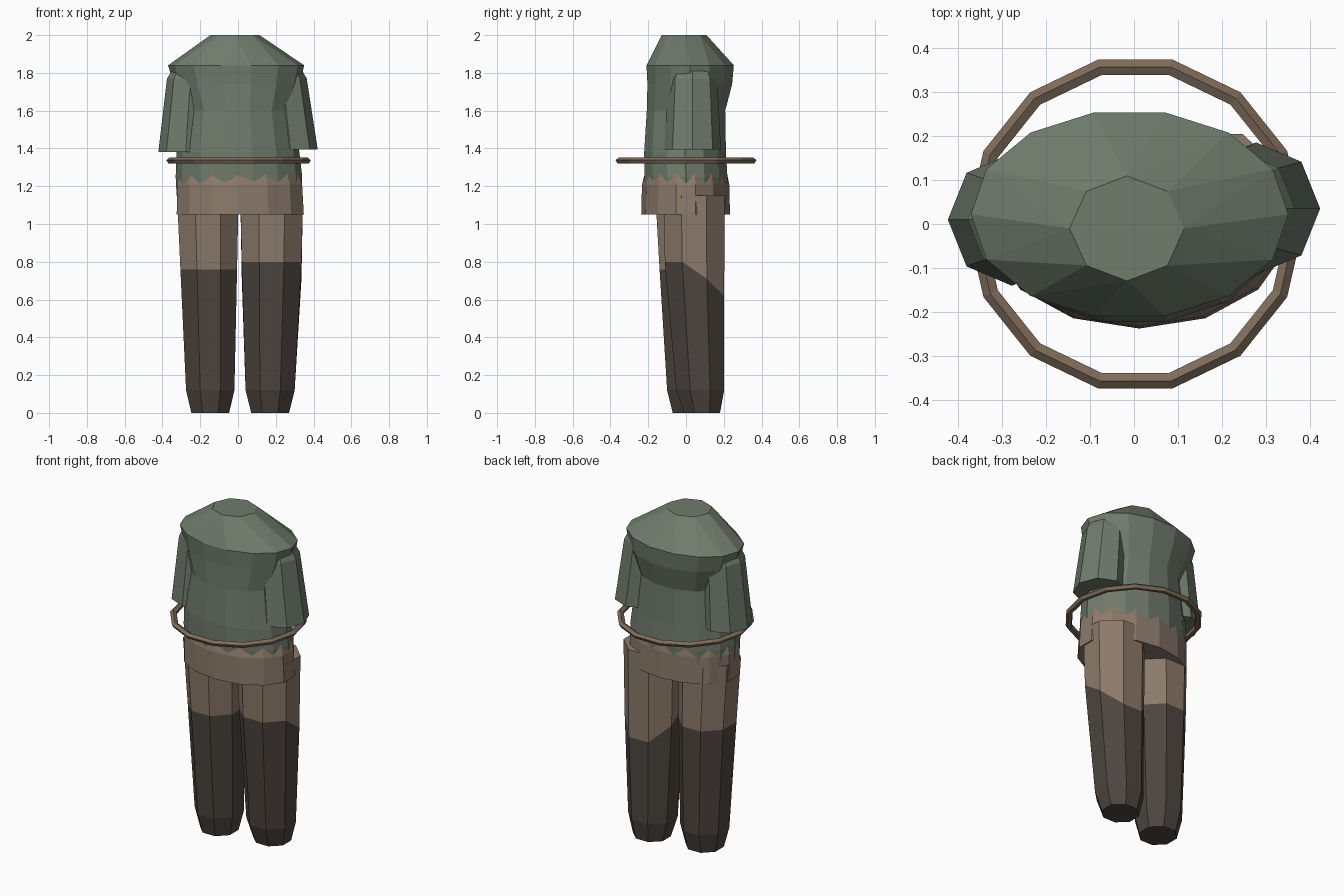
import bpy, bmesh, math

if "Cube" in bpy.data.objects:
    bpy.data.objects.remove(bpy.data.objects["Cube"])


def material(name, rgb):
    m = bpy.data.materials.new(name)
    m.diffuse_color = (*rgb, 1)
    m.use_nodes = True
    m.node_tree.nodes["Principled BSDF"].inputs["Base Color"].default_value = m.diffuse_color
    return m


GREEN = material("green_cloth", (0.16, 0.20, 0.15))
TAN = material("tan_cloth", (0.26, 0.195, 0.145))
DARK = material("dark_leather", (0.075, 0.061, 0.05))
LEATHER = material("belt_leather", (0.21, 0.15, 0.10))


def finish(bm, name, mat):
    bmesh.ops.recalc_face_normals(bm, faces=bm.faces[:])
    me = bpy.data.meshes.new(name)
    bm.to_mesh(me)
    bm.free()
    me.materials.append(mat)
    ob = bpy.data.objects.new(name, me)
    bpy.context.collection.objects.link(ob)
    return ob


def ring(z, cx, cy, rx, ry, n, turn=0.0, slope=None):
    """Ellipse of n points; slope(y) can lower points by their y."""
    pts = []
    for i in range(n):
        a = turn + math.tau * i / n
        x, y = cx + rx * math.cos(a), cy + ry * math.sin(a)
        pts.append((x, y, z - (slope(y) if slope else 0)))
    return pts


def loft(name, rings, mat, bottom=True, top=True):
    bm = bmesh.new()
    vs = [[bm.verts.new(p) for p in r] for r in rings]
    n = len(vs[0])
    for lo, hi in zip(vs, vs[1:]):
        for i in range(n):
            j = (i + 1) % n
            bm.faces.new((lo[i], lo[j], hi[j], hi[i]))
    if bottom:
        bm.faces.new(vs[0][::-1])
    if top:
        bm.faces.new(vs[-1])
    return finish(bm, name, mat)


# tunic body
shoulder = ring(1.84, -0.01, 0.022, 0.36, 0.237, 14)
body = [(1.15, 0.005, 0, 0.33, 0.222), (1.25, 0.005, 0, 0.335, 0.225),
        (1.38, 0.0, -0.005, 0.325, 0.222), (1.60, 0.0, 0, 0.285, 0.213),
        (1.74, -0.005, 0.02, 0.335, 0.23)]
loft("tunic_body", [ring(*r, 14) for r in body] + [shoulder], GREEN, top=False)

# shoulder yoke narrowing to an eight-sided neck
bm = bmesh.new()
for p in shoulder + ring(2.0, -0.016, -0.01, 0.13, 0.119, 8):
    bm.verts.new(p)
bmesh.ops.convex_hull(bm, input=bm.verts[:])
bmesh.ops.dissolve_limit(bm, angle_limit=0.02, verts=bm.verts[:], edges=bm.edges[:])
finish(bm, "tunic_yoke", GREEN)

# short flared sleeves
for side, s, cy, z0 in (("right", 1, 0.035, 1.395), ("left", -1, 0.01, 1.38)):
    loft(side + "_sleeve", [
        ring(z0, s * 0.277, cy, 0.145, 0.15, 8),
        ring(1.77, s * 0.245 - 0.006, cy, 0.125, 0.13, 8),
        ring(1.82, s * 0.24 - 0.006, cy, 0.10, 0.11, 8)], GREEN)

# loose belt hoop
hoop = [(0.382, 1.338), (0.365, 1.352), (0.346, 1.342), (0.350, 1.322), (0.372, 1.320)]
bm = bmesh.new()
vs = [[bm.verts.new(p) for p in ring(z, 0.003, 0, r, r, 14)] for r, z in hoop]
for k in range(len(vs)):
    lo, hi = vs[k], vs[(k + 1) % len(vs)]
    for i in range(14):
        j = (i + 1) % 14
        bm.faces.new((lo[i], lo[j], hi[j], hi[i]))
finish(bm, "belt_hoop", LEATHER)

# trouser waist, its facets cutting the tunic hem in a zigzag
half = math.pi / 14
loft("trouser_waist", [
    ring(1.05, 0.012, -0.002, 0.345, 0.235, 14, half),
    ring(1.21, 0.008, -0.002, 0.34, 0.231, 14, half),
    ring(1.27, 0.006, 0, 0.325, 0.217, 14, half)], TAN)

# legs: boot below a sloped cuff line, trouser above it
# each row: z, centre x, centre y, half width, half depth
legs = {
    "right": ([(0, 0.17, 0.085, 0.10, 0.095), (0.12, 0.17, 0.075, 0.13, 0.127),
               (0.80, 0.178, 0.045, 0.158, 0.157), (1.15, 0.178, 0.042, 0.166, 0.162)],
              lambda y: max(0, y - 0.02) * 1.0),
    "left": ([(0, -0.147, 0.03, 0.10, 0.10), (0.12, -0.147, 0.03, 0.128, 0.13),
              (0.76, -0.155, 0.015, 0.15, 0.155), (1.15, -0.16, 0.0, 0.163, 0.162)],
             lambda y: 0.0)}
for side, (rows, slope) in legs.items():
    k = 1 / math.cos(math.pi / 8)
    rs = [ring(z, cx, cy, a * k, b * k, 8, math.pi / 8, slope if i == 2 else None)
          for i, (z, cx, cy, a, b) in enumerate(rows)]
    loft(side + "_boot", rs[:3], DARK, top=False)
    loft(side + "_trouser_leg", rs[2:], TAN, bottom=False)
